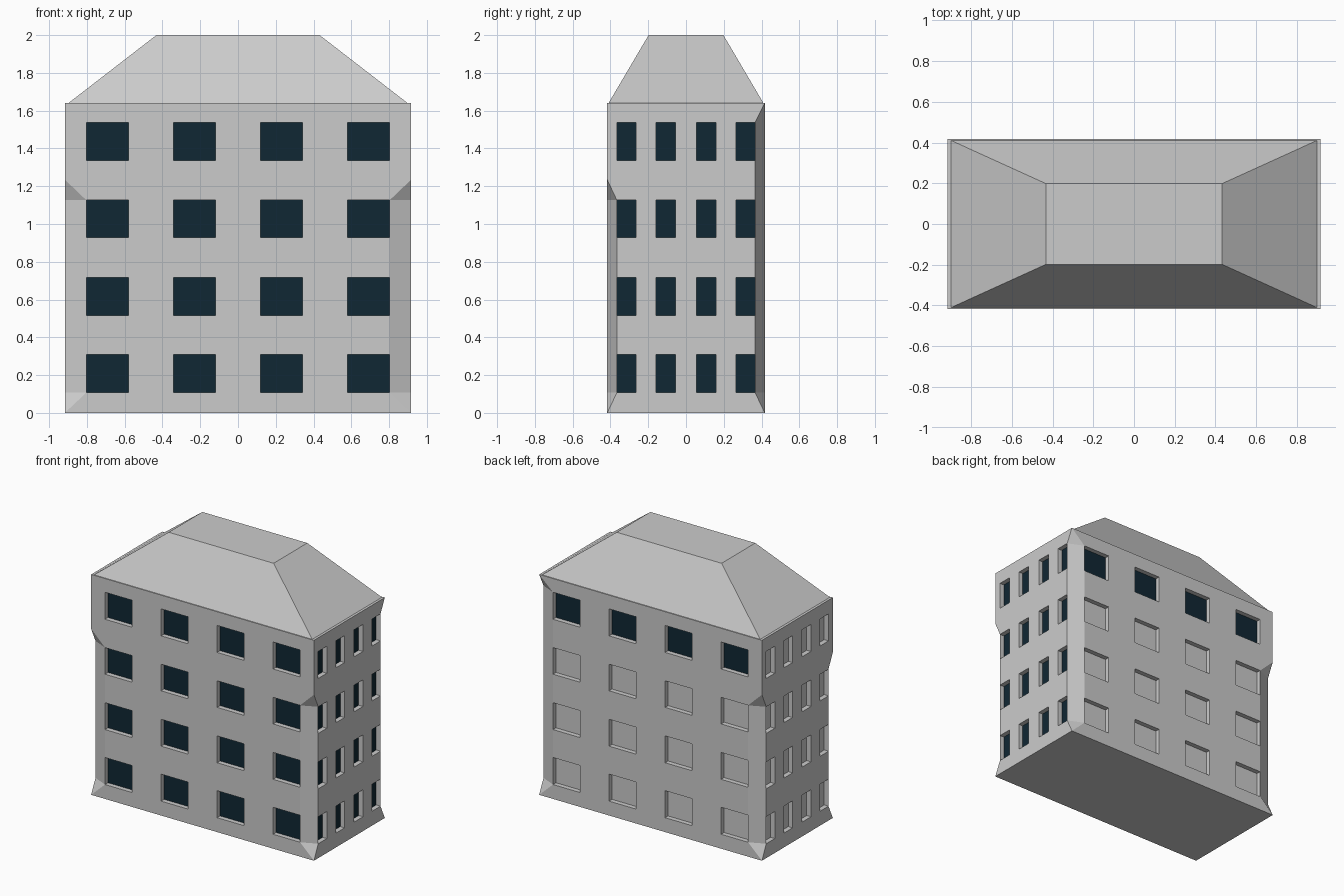
import bpy, bmesh

if "Cube" in bpy.data.objects:
    bpy.data.objects.remove(bpy.data.objects["Cube"])

W, D, H = 0.917, 0.417, 1.64      # half width, half depth, wall height
REVEAL = 0.035                    # window recess depth
MID = 1.235                       # corner height where short chamfers end
XS = [-W, -.803, -.581, -.341, -.12, .12, .341, .581, .803, W]
YS = [-D, -.366, -.265, -.16, -.056, .056, .16, .265, .366, D]
ZS = [0, .107, .308, .516, .716, .928, 1.126, 1.337, 1.538, H]

grey = bpy.data.materials.new("wall_grey")
grey.diffuse_color = (0.8, 0.8, 0.8, 1)
grey.use_nodes = True
grey.node_tree.nodes["Principled BSDF"].inputs["Base Color"].default_value = grey.diffuse_color
glass = bpy.data.materials.new("dark_glass")
glass.diffuse_color = (0.005, 0.02, 0.033, 1)
glass.use_nodes = True
glass.node_tree.nodes["Principled BSDF"].inputs["Base Color"].default_value = glass.diffuse_color


def finish(bm, name, mats=()):
    bmesh.ops.remove_doubles(bm, verts=bm.verts, dist=1e-4)
    bmesh.ops.recalc_face_normals(bm, faces=bm.faces)
    me = bpy.data.meshes.new(name)
    bm.to_mesh(me)
    bm.free()
    for m in mats:
        me.materials.append(m)
    ob = bpy.data.objects.new(name, me)
    bpy.context.collection.objects.link(ob)


def face(bm, pts, mat=0):
    f = bm.faces.new([bm.verts.new(p) for p in pts])
    f.material_index = mat


def wall(bm, us, place, full_cols, dark):
    """Grid wall: recessed windows in odd cells, cut-away corner columns."""
    for j in range(9):
        for i in range(9):
            a, b, lo, hi = us[j], us[j + 1], ZS[i], ZS[i + 1]
            cell = [(a, lo), (b, lo), (b, hi), (a, hi)]
            if i % 2 and j % 2:
                front = [place(u, z, 0) for u, z in cell]
                back = [place(u, z, REVEAL) for u, z in cell]
                face(bm, back, int(dark(i)))
                for k in range(4):
                    n = (k + 1) % 4
                    face(bm, [front[k], front[n], back[n], back[k]])
                continue
            if j in (0, 8):
                o, n = (a, b) if j == 0 else (b, a)   # outer, inner edge
                full = j in full_cols
                if i == 0:
                    cell = [(n, lo), (o, lo), (n, hi)]
                elif i < (8 if full else 6):
                    continue
                elif full:
                    cell = [(n, lo), (o, hi), (n, hi)]
                elif i == 6:
                    cell = [(n, lo), (o, MID), (o, hi), (n, hi)]
            face(bm, [place(u, z, 0) for u, z in cell])


# Four walls of the block
bm = bmesh.new()
wall(bm, XS, lambda u, z, d: (u, -D + d, z), (), lambda i: True)
wall(bm, XS, lambda u, z, d: (u, D - d, z), (8,), lambda i: i == 7)
wall(bm, YS, lambda u, z, d: (W - d, u, z), (8,), lambda i: True)
wall(bm, YS, lambda u, z, d: (-W + d, u, z), (), lambda i: False)

# Chamfered corners with pointed ends; the back right one is full height
for sx in (-1, 1):
    for sy in (-1, 1):
        full = sx > 0 and sy > 0
        top, tip = (ZS[8], H) if full else (ZS[6], MID)
        p, q = (sx * XS[8], sy * D), (sx * W, sy * YS[8])
        c = (sx * W, sy * D)
        face(bm, [(*p, ZS[1]), (*q, ZS[1]), (*q, top), (*p, top)])
        face(bm, [(*c, 0), (*q, ZS[1]), (*p, ZS[1])])
        face(bm, [(*c, tip), (*p, top), (*q, top)])

# Underside and eaves ledge
ring = ([(x, -D) for x in XS[:-1]] + [(W, y) for y in YS[:-1]]
        + [(x, D) for x in XS[:0:-1]] + [(-W, y) for y in YS[:0:-1]])
for z in (0, H):
    face(bm, [(x, y, z) for x, y in ring])
finish(bm, "building_walls", (grey, glass))

# Flat-topped hipped roof
bm = bmesh.new()
bmesh.ops.create_cube(bm, size=2)
for v in bm.verts:
    up = v.co.z > 0
    v.co = (v.co.x * (.432 if up else .898), v.co.y * (.198 if up else .41), 2 if up else H)
finish(bm, "roof", (grey,))
